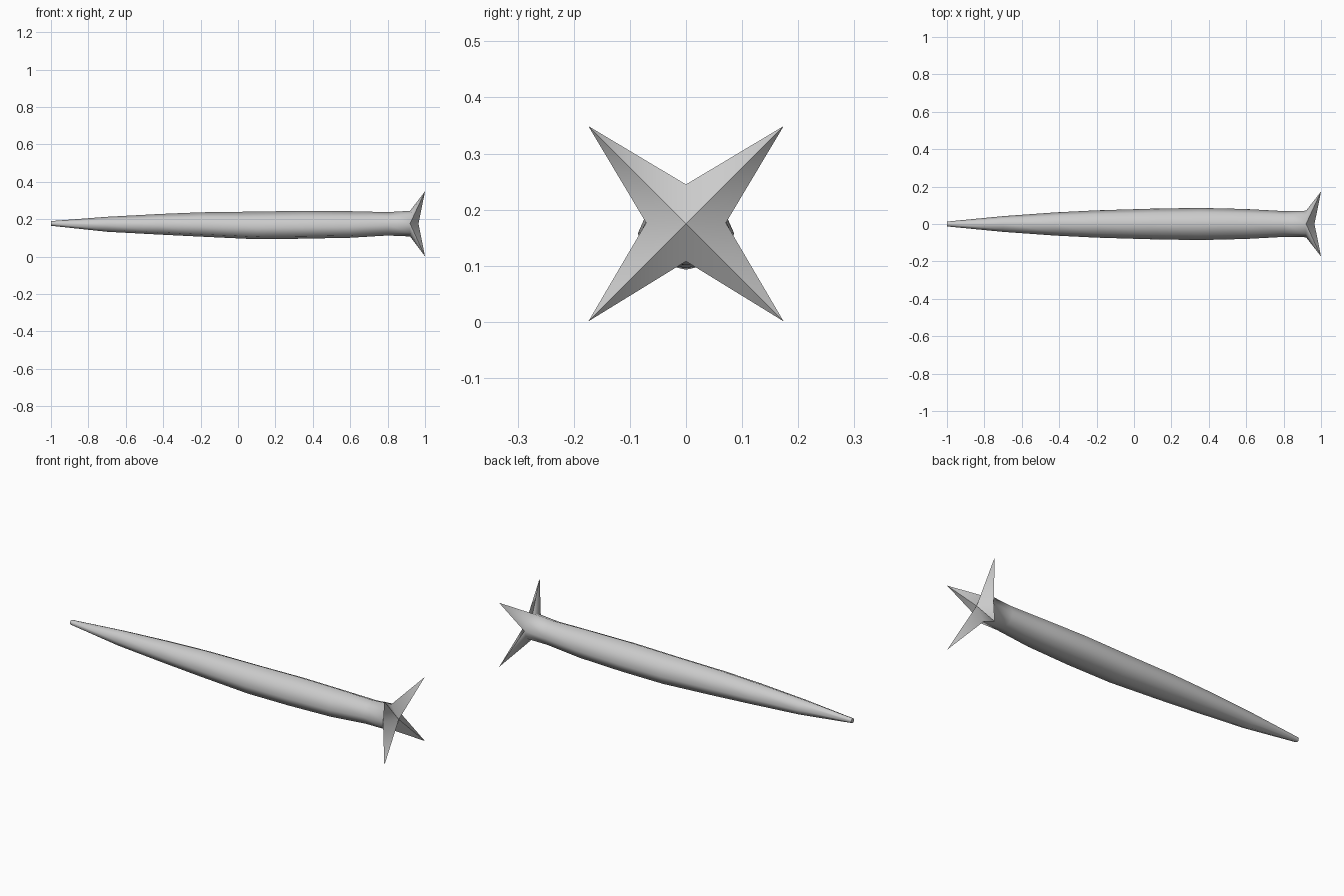
import bpy, bmesh, math

cube = bpy.data.objects.get("Cube")
if cube:
    bpy.data.objects.remove(cube, do_unlink=True)

# Plain grey for the whole dart
grey = bpy.data.materials.new("plain_grey")
grey.use_nodes = True
colour = (0.6, 0.6, 0.6, 1)
grey.diffuse_color = colour
grey.node_tree.nodes["Principled BSDF"].inputs["Base Color"].default_value = colour

SIDES = 8
# Body stations: x, bottom z, top z, half width, sag of the widest points
STATIONS = [
    (-1.0, 0.165, 0.19, 0.013, 0),
    (-0.7, 0.133, 0.213, 0.042, 0.003),
    (-0.42, 0.118, 0.228, 0.062, 0.006),
    (-0.2, 0.107, 0.237, 0.073, 0.009),
    (0.1, 0.093, 0.241, 0.082, 0.012),
    (0.35, 0.096, 0.245, 0.086, 0.013),
    (0.6, 0.101, 0.243, 0.08, 0.012),
    (0.8, 0.113, 0.238, 0.069, 0.006),
    (0.92, 0.108, 0.245, 0.071, 0),
]

bm = bmesh.new()


def ring(x, low, high, half, sag):
    mid, tall = (low + high) / 2, (high - low) / 2
    verts = []
    for i in range(SIDES):
        a = math.tau * i / SIDES
        z = mid + tall * math.sin(a) - sag * abs(math.cos(a))
        verts.append(bm.verts.new((x, half * math.cos(a), z)))
    return verts


# Tapered body, closed at the nose
rings = [ring(*s) for s in STATIONS]
bm.faces.new(rings[0])
for a, b in zip(rings, rings[1:]):
    for i in range(SIDES):
        j = (i + 1) % SIDES
        bm.faces.new((a[i], a[j], b[j], b[i]))

# Four swept fins meeting in a shallow star at the tail
last = rings[-1]
hub = bm.verts.new((0.965, 0, 0.175))
for i in range(1, SIDES, 2):
    a = math.tau * i / SIDES
    tip = bm.verts.new((1, math.copysign(0.174, math.cos(a)),
                        0.175 + math.copysign(0.174, math.sin(a))))
    before, root, after = last[i - 1], last[i], last[(i + 1) % SIDES]
    for face in ((before, root, tip), (root, after, tip),
                 (after, hub, tip), (hub, before, tip)):
        bm.faces.new(face)

bmesh.ops.recalc_face_normals(bm, faces=bm.faces[:])
mesh = bpy.data.meshes.new("finned_body")
bm.to_mesh(mesh)
bm.free()
mesh.materials.append(grey)
body = bpy.data.objects.new("finned_body", mesh)
bpy.context.collection.objects.link(body)

# Smooth skin with crisp fin rims
bpy.ops.object.select_all(action='DESELECT')
body.select_set(True)
bpy.context.view_layer.objects.active = body
bpy.ops.object.shade_smooth_by_angle(angle=math.radians(75))
